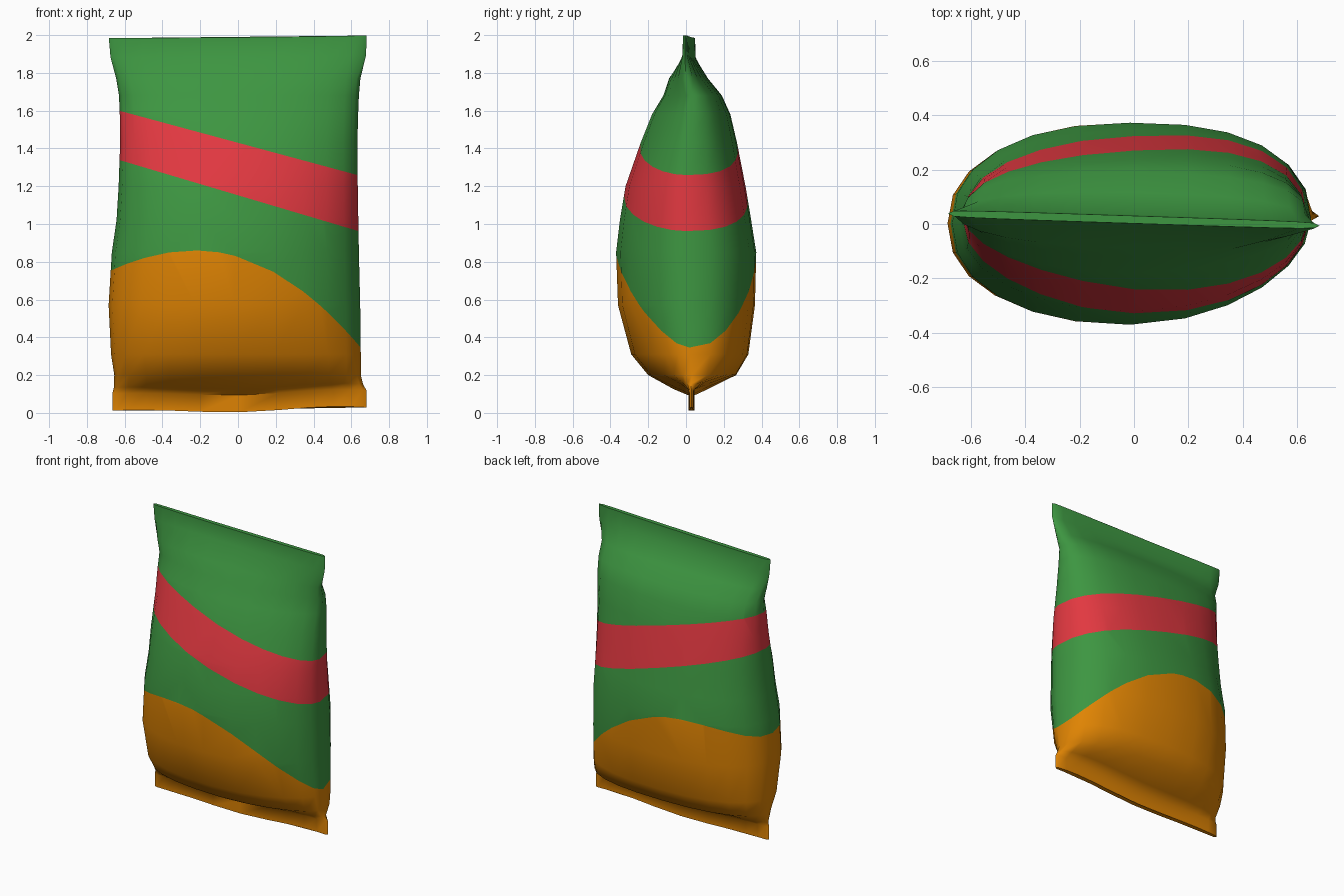
import bpy, bmesh, math

if "Cube" in bpy.data.objects:
    bpy.data.objects.remove(bpy.data.objects["Cube"])

def material(name, rgb):
    m = bpy.data.materials.new(name)
    m.diffuse_color = (*rgb, 1)
    m.use_nodes = True
    m.node_tree.nodes["Principled BSDF"].inputs["Base Color"].default_value = m.diffuse_color
    return m

GREEN = material("green", (0.047, 0.305, 0.053))
RED = material("red", (0.76, 0.04, 0.052))
ORANGE = material("orange", (0.74, 0.23, 0.001))

# Cross-sections: z, x left, x right, y front, y back, skew (y per x)
RINGS = [
    (0.003, -0.665, 0.680, 0.014, 0.044, 0.00),
    (0.093, -0.665, 0.680, 0.012, 0.046, 0.00),
    (0.125, -0.657, 0.662, -0.065, 0.115, 0.00),
    (0.200, -0.655, 0.650, -0.20, 0.265, 0.00),
    (0.310, -0.672, 0.650, -0.29, 0.330, 0.00),
    (0.570, -0.685, 0.647, -0.36, 0.365, 0.00),
    (0.850, -0.668, 0.640, -0.37, 0.372, 0.00),
    (1.020, -0.643, 0.637, -0.35, 0.345, 0.00),
    (1.200, -0.632, 0.634, -0.32, 0.315, 0.00),
    (1.430, -0.624, 0.632, -0.24, 0.270, 0.00),
    (1.580, -0.626, 0.636, -0.18, 0.235, 0.00),
    (1.680, -0.630, 0.640, -0.12, 0.190, -0.01),
    (1.770, -0.645, 0.648, -0.09, 0.115, -0.02),
    (1.885, -0.675, 0.678, -0.002, 0.034, -0.033),
    (1.988, -0.684, 0.681, 0.002, 0.030, -0.033),
]
COLS = 24

def spow(v, p):
    return math.copysign(abs(v) ** p, v)

def fullness(z, c, s):
    """How square the section is: slab-like seals, uneven pillow between."""
    if z < 0.1 or z > 1.88:
        return 5.0
    t = min(max((z - 0.7) / 0.8, 0), 1)
    if s < 0:
        return 1.85 if c > 0 else 2.25 - 0.2 * t
    return 2.5 if c > 0 else 2.2 + 0.3 * t

def edge_wave(z, x):
    """Slight ripple of the two sealed edges."""
    if z < 0.15:
        return (0.022 + 0.018 * x) * (1 - math.cos(2 * math.pi * (x + 0.05) / 1.1)) / 2
    return 0.009 * x + 0.008 * x * x if z > 1.8 else 0

# Pillow bag body lofted through the cross-sections, with flat seals at both ends
bm = bmesh.new()
loops = []
for z, xl, xr, yf, yb, skew in RINGS:
    loop = []
    for i in range(COLS):
        a = 2 * math.pi * i / COLS
        c, s = math.cos(a), math.sin(a)
        # spacing along x is shared by front and back; only the depth varies
        u = spow(c, 2 / 2.3) if abs(c) > 1e-6 else 0
        n = fullness(z, u, s)
        v = math.copysign(max(0, 1 - abs(u) ** n) ** (1 / n), s) if abs(s) > 1e-6 else 0
        if u == 0:
            v = math.copysign(1, s)
        x = (xl + xr) / 2 + (xr - xl) / 2 * u
        y = (yf + yb) / 2 + (yb - yf) / 2 * v + skew * x
        loop.append(bm.verts.new((x, y, z + edge_wave(z, x))))
    loops.append(loop)
for lo, hi in zip(loops, loops[1:]):
    for i in range(COLS):
        j = (i + 1) % COLS
        bm.faces.new((lo[i], lo[j], hi[j], hi[i]))
bm.faces.new(loops[0][::-1])
bm.faces.new(loops[-1])

# Printed colour borders: positive above each line
def stripe_top(p):
    return p.z - (1.43 - 0.27 * p.x)

def stripe_bottom(p):
    return p.z - (1.152 - 0.297 * p.x)

def orange_edge(p):
    d = p.x + 0.22
    return p.z - (0.86 - (0.68 * d * d if d > 0 else 0.52 * d * d))

def cut(f):
    """Split the faces along f = 0."""
    new = []
    for e in list(bm.edges):
        a, b = e.verts
        pa, pb = a.co.copy(), b.co.copy()
        if f(pa) * f(pb) >= 0:
            continue
        lo, hi = 0.0, 1.0
        for _ in range(20):
            mid = (lo + hi) / 2
            if f(pa.lerp(pb, mid)) * f(pa) > 0:
                lo = mid
            else:
                hi = mid
        _, v = bmesh.utils.edge_split(e, a, lo)
        v.co = pa.lerp(pb, lo)
        new.append(v)
    bmesh.ops.connect_verts(bm, verts=new)

for border in (stripe_top, stripe_bottom, orange_edge):
    cut(border)

for face in bm.faces:
    c = face.calc_center_median()
    if orange_edge(c) < 0:
        face.material_index = 2
    elif stripe_top(c) < 0 < stripe_bottom(c):
        face.material_index = 1
bmesh.ops.recalc_face_normals(bm, faces=bm.faces[:])

mesh = bpy.data.meshes.new("snack_bag")
bm.to_mesh(mesh)
bm.free()
for m in (GREEN, RED, ORANGE):
    mesh.materials.append(m)
bag = bpy.data.objects.new("snack_bag", mesh)
bpy.context.collection.objects.link(bag)
bpy.context.view_layer.objects.active = bag
bag.select_set(True)
bpy.ops.object.shade_smooth_by_angle(angle=math.radians(65))
